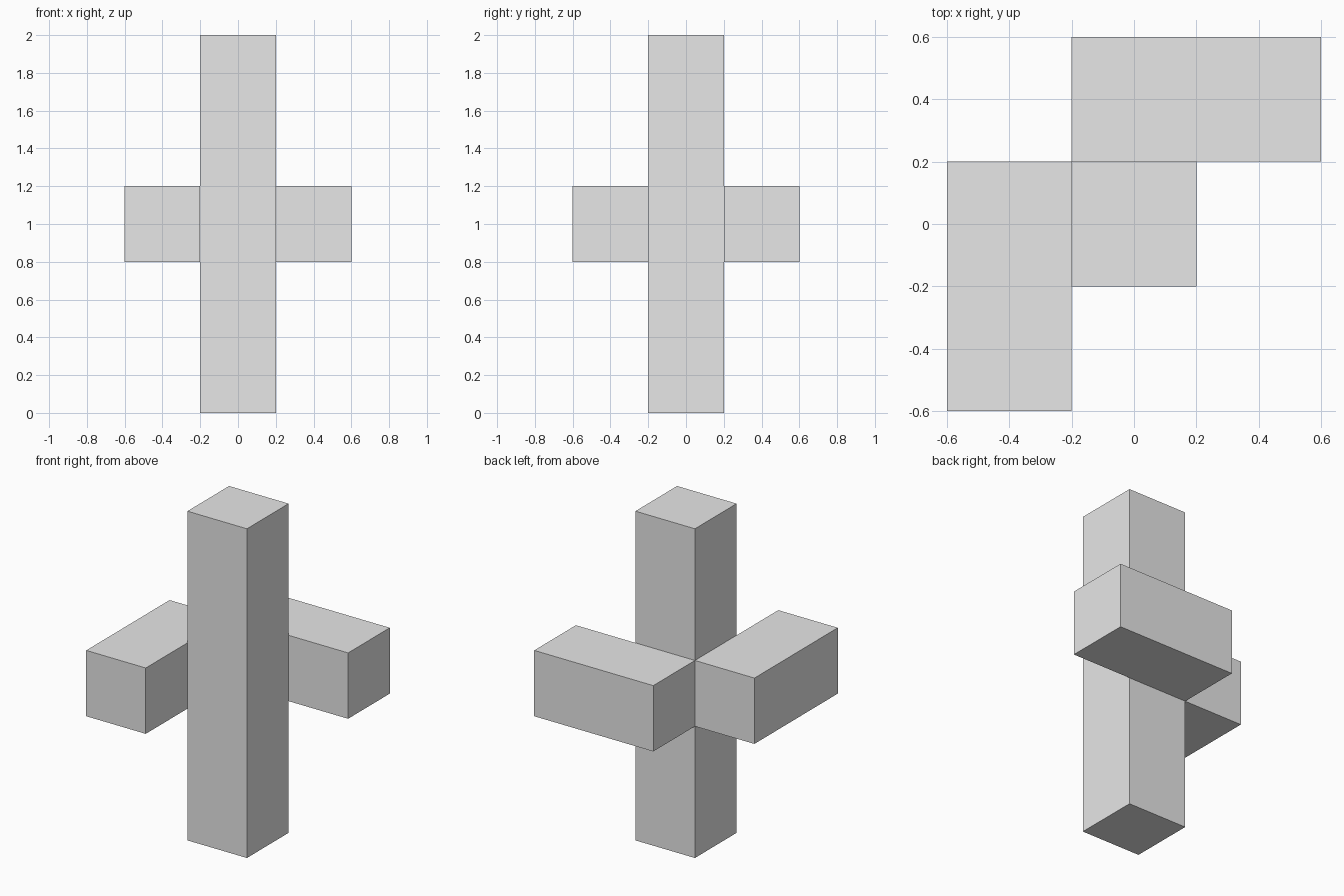
import bpy
from mathutils import Vector

# Remove the default cube
default = bpy.data.objects.get("Cube")
if default:
    bpy.data.objects.remove(default, do_unlink=True)

# Single flat grey
grey = bpy.data.materials.new("light_grey")
grey.use_nodes = True
grey.diffuse_color = (0.8, 0.8, 0.8, 1)
grey.node_tree.nodes["Principled BSDF"].inputs["Base Color"].default_value = grey.diffuse_color

W = 0.4  # square section shared by all three bars


def bar(name, centre, size):
    """Add a box with its dimensions applied to the mesh."""
    bpy.ops.mesh.primitive_cube_add(size=1, location=centre)
    obj = bpy.context.object
    obj.name = obj.data.name = name
    for v in obj.data.vertices:
        v.co *= Vector(size)
    obj.data.materials.append(grey)
    return obj


# Upright post
bar("upright_post", (0, 0, 1), (W, W, 2))

# Two crossbars passing the post on its back and right faces
bar("back_crossbar", (W / 2, W, 1), (2 * W, W, W))
bar("right_crossbar", (-W, -W / 2, 1), (W, 2 * W, W))
